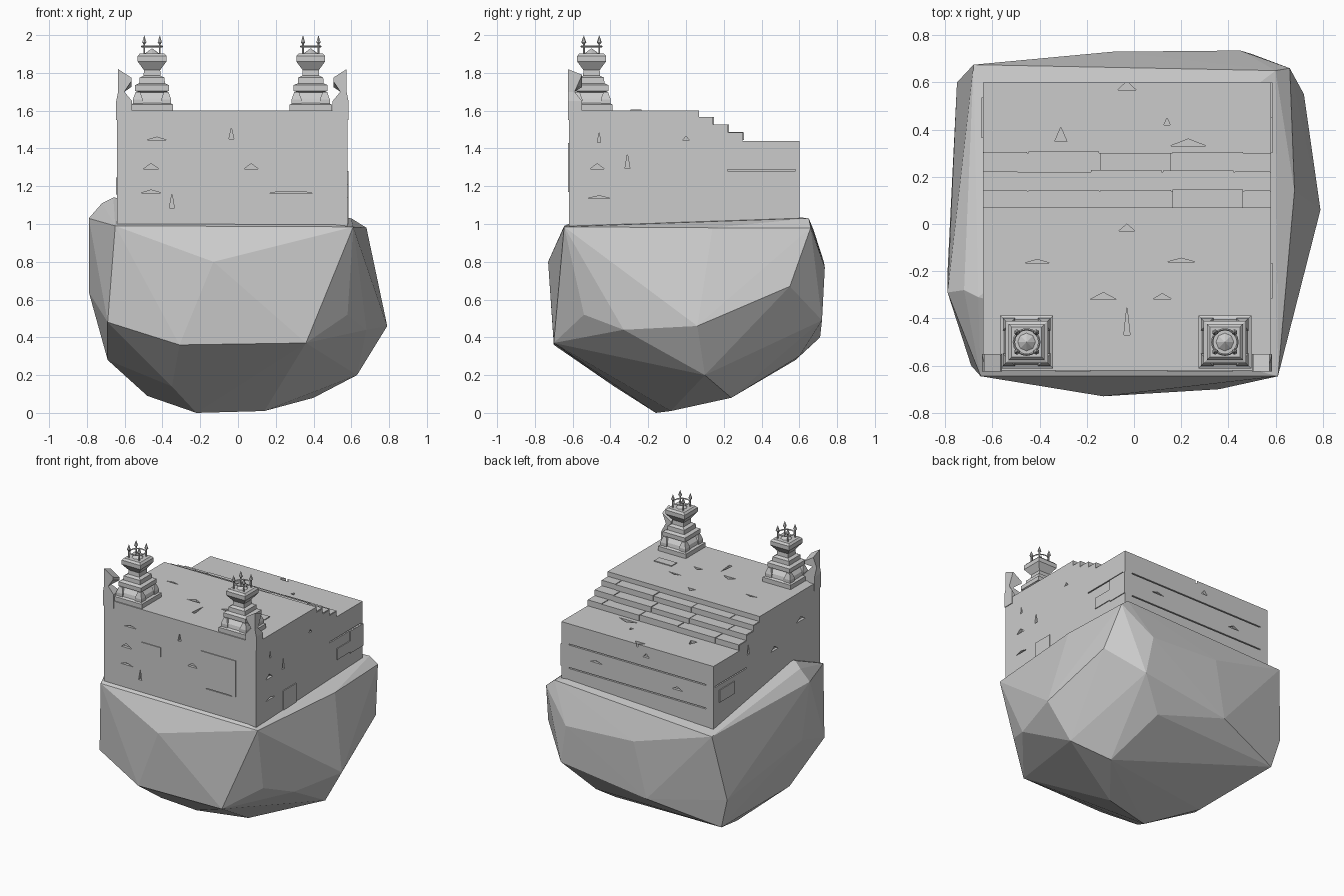
import bpy, bmesh, random
from mathutils import Matrix, Vector

random.seed(4)
if "Cube" in bpy.data.objects:
    bpy.data.objects.remove(bpy.data.objects["Cube"])

GREY = 0.6
stone = bpy.data.materials.new("grey_stone")
stone.use_nodes = True
stone.diffuse_color = (GREY, GREY, GREY, 1)
for node in stone.node_tree.nodes:
    if node.type == 'BSDF_PRINCIPLED':
        node.inputs["Base Color"].default_value = (GREY, GREY, GREY, 1)

LEFT, RIGHT, FRONT, BACK, TOP, TERRACE = -.64, .58, -.62, .6, 1.6, 1.44
MID = (LEFT + RIGHT) / 2


def finish(bm, name):
    bmesh.ops.recalc_face_normals(bm, faces=bm.faces)
    mesh = bpy.data.meshes.new(name)
    bm.to_mesh(mesh)
    bm.free()
    mesh.materials.append(stone)
    obj = bpy.data.objects.new(name, mesh)
    bpy.context.collection.objects.link(obj)
    return obj


def add_box(bm, low, high):
    low, high = Vector(low), Vector(high)
    size = high - low
    matrix = Matrix.Translation((low + high) / 2) @ Matrix.Diagonal((*size, 1))
    bmesh.ops.create_cube(bm, size=1, matrix=matrix)


def prism(bm, outline, offset):
    face = bm.faces.new([bm.verts.new(p) for p in outline])
    result = bmesh.ops.extrude_face_region(bm, geom=[face])
    moved = [g for g in result["geom"] if isinstance(g, bmesh.types.BMVert)]
    bmesh.ops.translate(bm, verts=moved, vec=offset)


def add_loft(bm, rings, x, y):
    """Stack of square rings given as half width and height."""
    loops = []
    for half, z in rings:
        loops.append([bm.verts.new((x + sx * half, y + sy * half, z))
                      for sx, sy in ((-1, -1), (1, -1), (1, 1), (-1, 1))])
    for a, b in zip(loops, loops[1:]):
        for i in range(4):
            j = (i + 1) % 4
            bm.faces.new((a[i], a[j], b[j], b[i]))
    bm.faces.new(loops[0][::-1])
    bm.faces.new(loops[-1])


# Faceted boulder
rock_points = [
    # rim
    (-.65, -.645, .99), (.61, -.645, .985), (.68, .14, .98), (.6, .65, 1.03), (.66, .66, .98),
    (-.68, .675, .97), (-.66, -.31, 1.14), (-.72, -.28, 1.11), (-.79, -.29, 1.03),
    # belly
    (-.13, -.73, .8), (-.69, -.6, .48), (-.31, -.7, .36), (.36, -.7, .37), (.68, -.33, .44),
    (.79, .06, .46), (.72, .55, .67), (.45, .735, .77), (.5, .72, .49), (-.09, .73, .8),
    (-.75, .6, .5), (-.79, -.2, .64),
    # underside
    (-.69, .58, .28), (-.18, .71, .4), (-.69, -.2, .28), (-.48, .1, .09), (-.22, -.16, 0),
    (.14, -.08, .01), (.4, .24, .08), (.63, .1, .2), (.3, .6, .3), (-.35, -.38, .14)]
bm = bmesh.new()
hull = bmesh.ops.convex_hull(bm, input=[bm.verts.new(p) for p in rock_points])
bmesh.ops.delete(bm, geom=[v for v in bm.verts if not v.link_faces], context='VERTS')
# chipped hollow beside the front corner
hollow = Vector((.58, -.54, .52))
chip = min(bm.faces, key=lambda f: (f.calc_center_median() - hollow).length)
bmesh.ops.poke(bm, faces=[chip])["verts"][0].co = hollow
finish(bm, "boulder")

# Stepped stone platform
steps = [.07, .14, .22, .3]
drop = (TOP - TERRACE) / len(steps)
profile = [(FRONT, .95), (FRONT, TOP)]
for i, y in enumerate(steps):
    profile += [(y, TOP - i * drop), (y, TOP - (i + 1) * drop)]
profile += [(BACK, TERRACE), (BACK, .95)]
bm = bmesh.new()
prism(bm, [(LEFT, y, z) for y, z in profile], (RIGHT - LEFT, 0, 0))
platform = finish(bm, "platform")

# Frames that map flat positions onto each side: origin, right, up
sides = {
    "front": ((0, FRONT, 0), (1, 0, 0), (0, 0, 1)),
    "right": ((RIGHT, 0, 0), (0, 1, 0), (0, 0, 1)),
    "left": ((LEFT, 0, 0), (0, -1, 0), (0, 0, 1)),
    "back": ((0, BACK, 0), (-1, 0, 0), (0, 0, 1)),
    "top": ((0, 0, TOP), (1, 0, 0), (0, 1, 0)),
    "terrace": ((0, 0, TERRACE), (1, 0, 0), (0, 1, 0)),
}


def on_side(side, u, v, w, h, depth):
    origin, right, up = (Vector(p) for p in sides[side])
    normal = right.cross(up)
    matrix = Matrix((right * w, up * h, normal * depth)).transposed().to_4x4()
    matrix.translation = origin + right * u + up * v
    return matrix


# Chips and cracks cut into the stonework
cracks = {
    "front": [(-.43, 1.45, .12, .02), (-.46, 1.3, .1, .04), (-.035, 1.47, .03, .08),
              (.07, 1.3, .09, .04), (-.35, 1.11, .03, .1), (-.46, 1.17, .12, .02),
              (.28, 1.17, .26, .03)],
    "right": [(-.46, 1.45, .02, .07), (-.47, 1.3, .09, .04), (-.31, 1.32, .03, .1),
              (-.46, 1.14, .14, .02), (0, 1.45, .04, .03)],
    "left": [(.4, 1.4, .12, .04), (.1, 1.3, .1, .04), (-.2, 1.4, .03, .1)],
    "back": [(.1, 1.37, .06, .04), (-.3, 1.22, .12, .02), (.35, 1.2, .1, .03)],
    "top": [(-.03, -.02, .08, .04), (-.03, -.43, .03, .16), (.12, -.31, .09, .03),
            (-.13, -.31, .13, .04), (.2, -.155, .13, .02), (-.41, -.16, .12, .02)],
    "terrace": [(-.31, .37, .06, .08), (.23, .34, .18, .04), (.14, .43, .03, .04),
                (-.03, .58, .09, .05)],
}
bm = bmesh.new()
for side, marks in cracks.items():
    for u, v, w, h in marks:
        bmesh.ops.create_cone(bm, cap_ends=True, segments=3, radius1=.5, radius2=.5,
                              depth=1, matrix=on_side(side, u, v, w, h, .04))
# joints between the rear courses
for side, u, v, w in (("right", .4, 1.285, .36), ("left", -.4, 1.285, .36),
                      ("back", .03, 1.29, 1.1), ("back", .03, 1.12, 1.1)):
    bmesh.ops.create_cube(bm, size=1, matrix=on_side(side, u, v, w, .008, .03))
cutter = finish(bm, "crack_cutter")
cutter.hide_render = True
cutter.hide_viewport = True
cut = platform.modifiers.new("cracks", 'BOOLEAN')
cut.operation = 'DIFFERENCE'
cut.solver = 'EXACT'
cut.object = cutter

# Single bricks standing slightly proud of the walls
bm = bmesh.new()
for side, u, v, w, h in (
        ("front", -.26, 1.33, .15, .07), ("front", .28, 1.3, .28, .26),
        ("right", -.24, 1.07, .15, .14), ("right", .375, 1.17, .15, .08),
        ("right", .525, 1.2, .15, .16), ("left", -.45, 1.2, .17, .09),
        ("top", .35, -.265, .14, .06)):
    bmesh.ops.create_cube(bm, size=1, matrix=on_side(side, u, v, w, h, .012))
finish(bm, "raised_bricks")

# Uneven bricks along the stair treads
bm = bmesh.new()
for row, (near, far) in enumerate(zip(steps, steps[1:])):
    z = TOP - (row + 1) * drop
    x = LEFT
    end = LEFT + (.15 if row % 2 else .19)
    while x < RIGHT - .01:
        lift, shift = random.uniform(.002, .007), random.uniform(0, .009)
        add_box(bm, (x + .003, near, z - .036), (end - .003, far + shift, z + lift))
        x, end = end, min(end + .305, RIGHT)
finish(bm, "stair_bricks")

# Two carved pillars with spiked crowns
pillar = [(.112, 1.595), (.112, 1.632), (.096, 1.64), (.09, 1.665), (.066, 1.695),
          (.09, 1.705), (.09, 1.735), (.068, 1.745), (.066, 1.775), (.045, 1.785),
          (.043, 1.815), (.076, 1.86), (.076, 1.89), (.064, 1.903), (.05, 1.903)]
py = -.5
for name, px in (("right", -.455), ("left", .385)):
    bm = bmesh.new()
    add_loft(bm, pillar, px, py)
    # corner buttresses on the foot
    for sx in (-1, 1):
        for sy in (-1, 1):
            add_loft(bm, [(.026, 1.63), (.026, 1.66), (.012, 1.7)],
                     px + sx * .075, py + sy * .075)
    finish(bm, name + "_pillar")
    bm = bmesh.new()
    bmesh.ops.create_cone(bm, cap_ends=True, segments=8, radius1=.042, radius2=0,
                          depth=.03, matrix=Matrix.Translation((px, py, 1.915)))
    for sx in (-1, 1):
        for sy in (-1, 1):
            at = Vector((px + sx * .041, py + sy * .041, 0))
            for r1, r2, low, high in ((.005, .005, 1.9, 1.965), (.003, .013, 1.95, 1.962),
                                      (.013, 0, 1.962, 2)):
                place = Matrix.Translation(at + Vector((0, 0, (low + high) / 2)))
                bmesh.ops.create_cone(bm, cap_ends=True, segments=6, radius1=r1,
                                      radius2=r2, depth=high - low, matrix=place)
    finish(bm, name + "_crown_spikes")
    bpy.ops.mesh.primitive_torus_add(major_segments=16, minor_segments=4, major_radius=.054,
                                     minor_radius=.005, location=(px, py, 1.94))
    ring = bpy.context.object
    ring.name = name + "_crown_ring"
    ring.data.materials.append(stone)

# Broken corner posts
post = [(.615, 1.55), (.615, 1.65), (.605, 1.7), (.605, 1.82), (.535, 1.775),
        (.535, 1.755), (.572, 1.7), (.53, 1.65), (.53, 1.55)]
for name, side in (("right", -1), ("left", 1)):
    bm = bmesh.new()
    prism(bm, [(MID + side * x, FRONT - .006, z) for x, z in post], (0, .076, 0))
    # the broken top also slopes away from the front
    for v in bm.verts:
        if v.co.y > FRONT + .05 and v.co.z > 1.74:
            v.co.z -= .03
        elif v.co.y > FRONT + .05 and 1.66 < v.co.z < 1.74:
            v.co.y -= .04
    finish(bm, name + "_corner_post")
